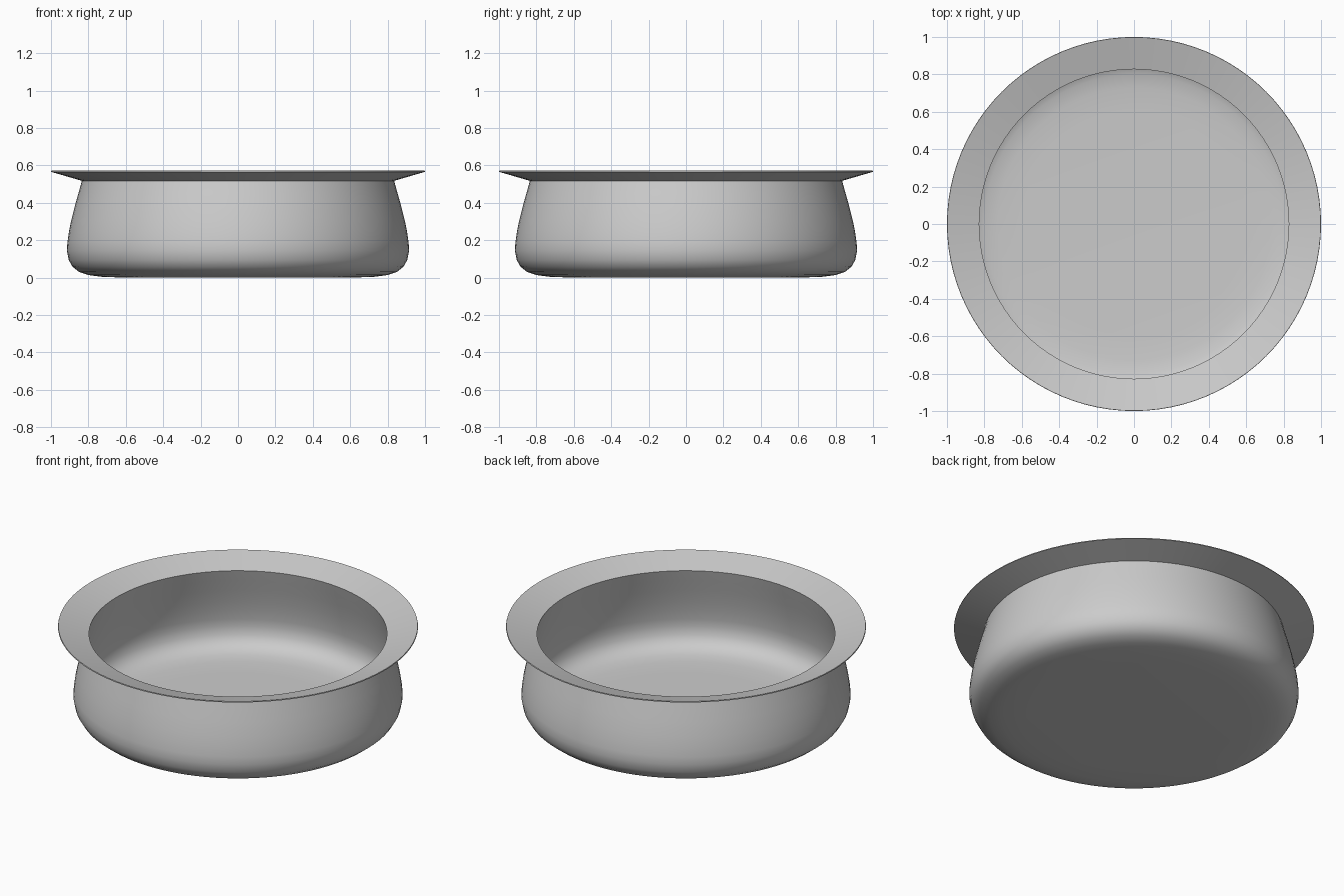
import bpy
import bmesh
import math
from mathutils import Vector

default = bpy.data.objects.get("Cube")
if default:
    bpy.data.objects.remove(default, do_unlink=True)

WALL = 0.006
SEGMENTS = 96

# Outer profile (radius, height): base centre, rounded corner, wall, neck, rim
outer = [Vector(p) for p in (
    (0, 0), (0.6, 0), (0.73, 0.005), (0.8, 0.014), (0.85, 0.031),
    (0.884, 0.058), (0.905, 0.094), (0.915, 0.145), (0.912, 0.19),
    (0.904, 0.245), (0.892, 0.305), (0.872, 0.385), (0.852, 0.455),
    (0.835, 0.518), (1.0, 0.566))]


def inset(points, thickness):
    """Offset a profile towards the inside of the pan, with mitred corners."""
    normals = []
    for a, b in zip(points, points[1:]):
        d = (b - a).normalized()
        normals.append(Vector((-d.y, d.x)))
    result = []
    for i, p in enumerate(points):
        n1, n2 = normals[max(i - 1, 0)], normals[min(i, len(normals) - 1)]
        result.append(p + (n1 + n2) * thickness / (1 + n1.dot(n2)))
    return result


# Lathe the closed wall section into a solid pan
profile = outer + inset(outer, WALL)[::-1]
bm = bmesh.new()
verts = [bm.verts.new((p.x, 0, p.y)) for p in profile]
edges = [bm.edges.new(pair) for pair in zip(verts, verts[1:])]
bmesh.ops.spin(bm, geom=verts + edges, cent=(0, 0, 0), axis=(0, 0, 1),
               angle=math.tau, steps=SEGMENTS, use_duplicate=False)
bmesh.ops.remove_doubles(bm, verts=bm.verts[:], dist=0.0005)
bmesh.ops.recalc_face_normals(bm, faces=bm.faces[:])
mesh = bpy.data.meshes.new("pan")
bm.to_mesh(mesh)
bm.free()

pan = bpy.data.objects.new("pan", mesh)
bpy.context.collection.objects.link(pan)

# Plain grey metal
grey = bpy.data.materials.new("grey metal")
grey.use_nodes = True
colour = (0.6, 0.6, 0.6, 1)
grey.diffuse_color = colour
for node in grey.node_tree.nodes:
    if node.type == 'BSDF_PRINCIPLED':
        node.inputs["Base Color"].default_value = colour
mesh.materials.append(grey)

# Smooth surfaces, crisp neck and rim
bpy.ops.object.select_all(action='DESELECT')
pan.select_set(True)
bpy.context.view_layer.objects.active = pan
bpy.ops.object.shade_smooth_by_angle(angle=math.radians(35))
